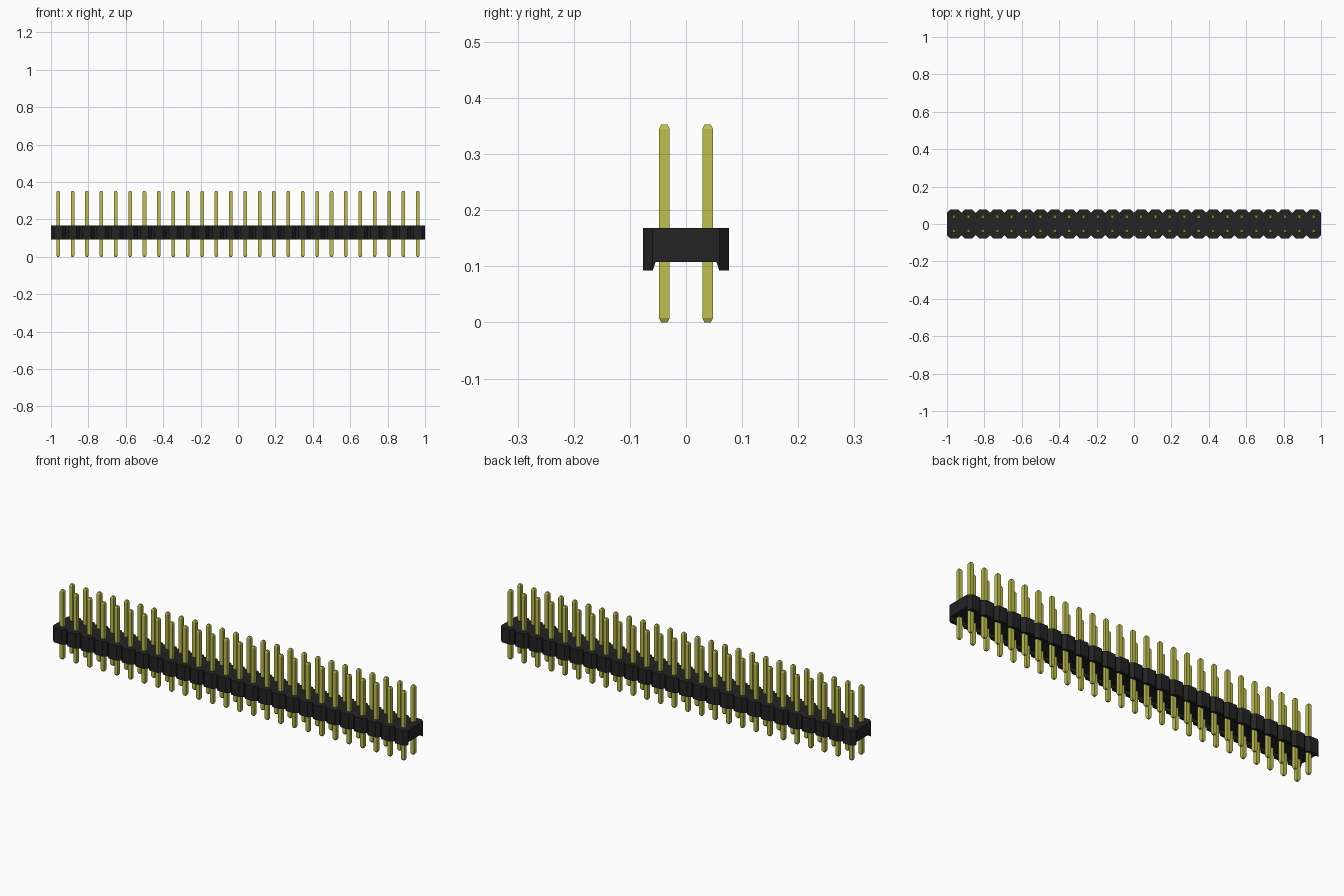
import bpy
import bmesh

COUNT = 26
PITCH = 2 / COUNT
ROW_Y = PITCH / 2
CHAMFER = 0.0165
DEPTH = 0.0765
BASE_Z, GROOVE_Z, TOP_Z = 0.093, 0.108, 0.168
PIN_TOP, PIN_HALF, TIP_HALF, TIP_H = 0.353, 0.0095, 0.0055, 0.008

if "Cube" in bpy.data.objects:
    bpy.data.objects.remove(bpy.data.objects["Cube"])


def make_material(name, color):
    mat = bpy.data.materials.new(name)
    mat.use_nodes = True
    mat.diffuse_color = color
    mat.node_tree.nodes["Principled BSDF"].inputs["Base Color"].default_value = color
    return mat


def loft(name, sections, mat):
    """Skin a list of matching closed cross-sections and cap both ends."""
    bm = bmesh.new()
    rings = [[bm.verts.new(p) for p in s] for s in sections]
    n = len(rings[0])
    for a, b in zip(rings, rings[1:]):
        for i in range(n):
            j = (i + 1) % n
            bm.faces.new((a[i], a[j], b[j], b[i]))
    bm.faces.new(rings[0])
    bm.faces.new(rings[-1])
    bmesh.ops.recalc_face_normals(bm, faces=bm.faces)
    mesh = bpy.data.meshes.new(name)
    bm.to_mesh(mesh)
    bm.free()
    mesh.materials.append(mat)
    obj = bpy.data.objects.new(name, mesh)
    bpy.context.collection.objects.link(obj)
    return obj


black = make_material("black plastic", (0.017, 0.017, 0.017, 1))
gold = make_material("yellow metal", (0.52, 0.52, 0.075, 1))


# Housing: scalloped sides with a tapered groove along the underside
def housing_section(x, d):
    half = [(d, TOP_Z), (d, BASE_Z), (0.059, BASE_Z), (0.054, GROOVE_Z)]
    return ([(x, y, z) for y, z in half]
            + [(x, -y, z) for y, z in reversed(half)])


stations = [(-1, DEPTH - CHAMFER)]
for i in range(COUNT):
    left = -1 + i * PITCH
    right = left + PITCH
    stations += [(left + CHAMFER, DEPTH), (right - CHAMFER, DEPTH),
                 (right, DEPTH - CHAMFER)]
loft("housing", [housing_section(x, d) for x, d in stations], black)


# Pins: square bars with tapered tips, sharing one mesh
def square(h, z):
    return [(-h, -h, z), (h, -h, z), (h, h, z), (-h, h, z)]


first_pin = loft("pin", [square(TIP_HALF, 0), square(PIN_HALF, TIP_H),
                         square(PIN_HALF, PIN_TOP - TIP_H),
                         square(TIP_HALF, PIN_TOP)], gold)
for row, y in (("front", -ROW_Y), ("back", ROW_Y)):
    for i in range(COUNT):
        pin = first_pin.copy()
        pin.name = f"{row}_pin_{i + 1}"
        pin.location = (-1 + (i + 0.5) * PITCH, y, 0)
        bpy.context.collection.objects.link(pin)
bpy.data.objects.remove(first_pin)
